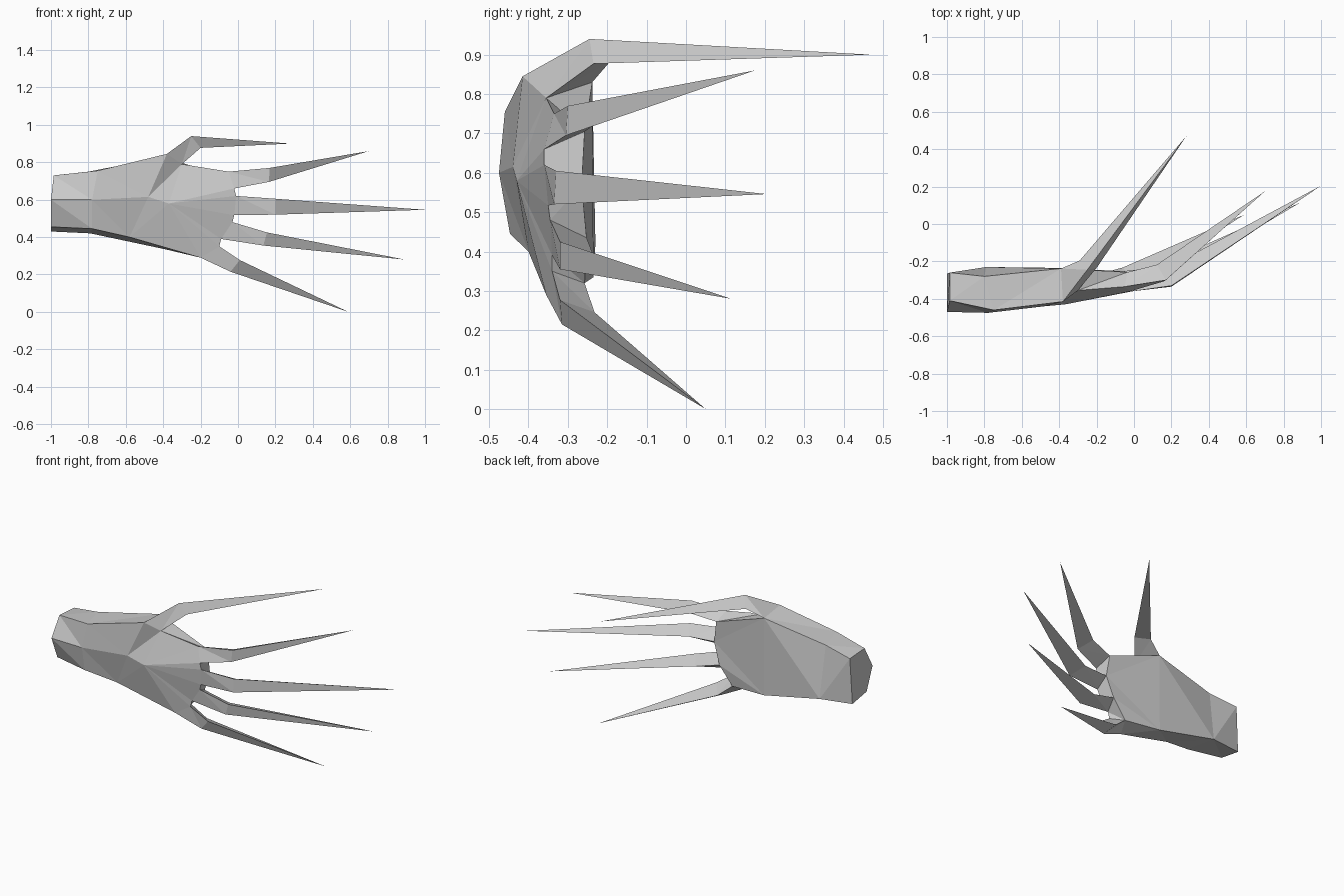
import bpy, bmesh
from mathutils import Vector

if "Cube" in bpy.data.objects:
    bpy.data.objects.remove(bpy.data.objects["Cube"])


def build(name, faces):
    """Make a flat-shaded object from polygons given as point tuples."""
    bm = bmesh.new()
    for f in faces:
        bm.faces.new([bm.verts.new(p) for p in f])
    bmesh.ops.remove_doubles(bm, verts=bm.verts, dist=0.0005)
    bmesh.ops.triangulate(bm, faces=bm.faces)
    bmesh.ops.recalc_face_normals(bm, faces=bm.faces)
    me = bpy.data.meshes.new(name)
    bm.to_mesh(me)
    bm.free()
    ob = bpy.data.objects.new(name, me)
    bpy.context.collection.objects.link(ob)
    return ob


def loft(a, b):
    n = len(a)
    return [(a[i], a[(i + 1) % n], b[(i + 1) % n], b[i]) for i in range(n)]


def claw(name, base, joint, tip):
    """Three-sided finger: short knuckle segment then a long spike."""
    spike = [(joint[i], joint[(i + 1) % 3], tip) for i in range(3)]
    return build(name, [base] + loft(base, joint) + spike)


def ridge(a, b, dx, dy):
    """Palm-side ridge point behind a front edge."""
    return tuple((Vector(a) + Vector(b)) / 2 + Vector((dx, dy, 0)))


# Fingers: upper/lower base points, upper/lower joint points, tip
fingers = {
    "index_finger": ((-.05, -.335, .75), (-.02, -.36, .66),
                     (.17, -.30, .77), (.165, -.305, .695), (.70, .175, .86)),
    "middle_finger": ((-.01, -.36, .62), (-.02, -.35, .517),
                      (.20, -.33, .605), (.20, -.335, .52), (1, .205, .546)),
    "ring_finger": ((-.03, -.345, .48), (-.09, -.34, .39),
                    (.155, -.32, .425), (.135, -.32, .355), (.89, .115, .28)),
    "little_finger": ((-.10, -.34, .35), (-.20, -.355, .29),
                      (.01, -.32, .277), (-.04, -.315, .215), (.59, .05, 0)),
}
front, back = [], []
for name, (a, b, ja, jb, tip) in fingers.items():
    q = ridge(a, b, 0, .09)
    front.append((a, b))
    back.append(q)
    claw(name, (a, b, q), (ja, jb, ridge(ja, jb, -.045, .085)), tip)

# Wrist and hand rings: front ridge, top front, top back, bottom back, bottom front
wrist = [(-1, -.47, .6), (-.985, -.41, .73), (-.985, -.26, .72),
         (-1, -.265, .43), (-1, -.41, .455)]
forearm = [(-.78, -.475, .6), (-.75, -.46, .755), (-.8, -.28, .75),
           (-.79, -.23, .42), (-.78, -.447, .445)]
hand = [(-.48, -.44, .615), (-.38, -.415, .845), (-.39, -.238, .83),
        (-.39, -.235, .335), (-.58, -.40, .40)]
mid, top_f, top_b, low_b, low_f = hand
thumb_in = (-.30, -.355, .79)
crown = (-.37, -.43, .58)

# Thumb
claw("thumb", (top_f, thumb_in, top_b),
     ((-.25, -.245, .94), (-.20, -.235, .877), (-.29, -.195, .88)), (.28, .47, .90))

# Palm: lofted wrist, fan over the back of the hand, flat palm side, finger webs
faces = [wrist] + loft(wrist, forearm) + loft(forearm, hand)
rim = [mid, thumb_in] + [p for pair in front for p in pair] + [low_f, mid]
faces += [(crown, rim[i], rim[i + 1]) for i in range(len(rim) - 1)]
faces += [(mid, top_f, thumb_in), (top_f, thumb_in, top_b),
          (thumb_in, top_b, back[0], front[0][0]),
          (low_f, low_b, back[3], front[3][1]),
          (top_b, low_b, back[1]), (top_b, back[1], back[0]),
          (low_b, back[2], back[1]), (low_b, back[3], back[2])]
faces += [(front[i][1], front[i + 1][0], back[i + 1], back[i]) for i in range(3)]
faces += [(a, b, q) for (a, b), q in zip(front, back)]
build("palm_and_wrist", faces)
